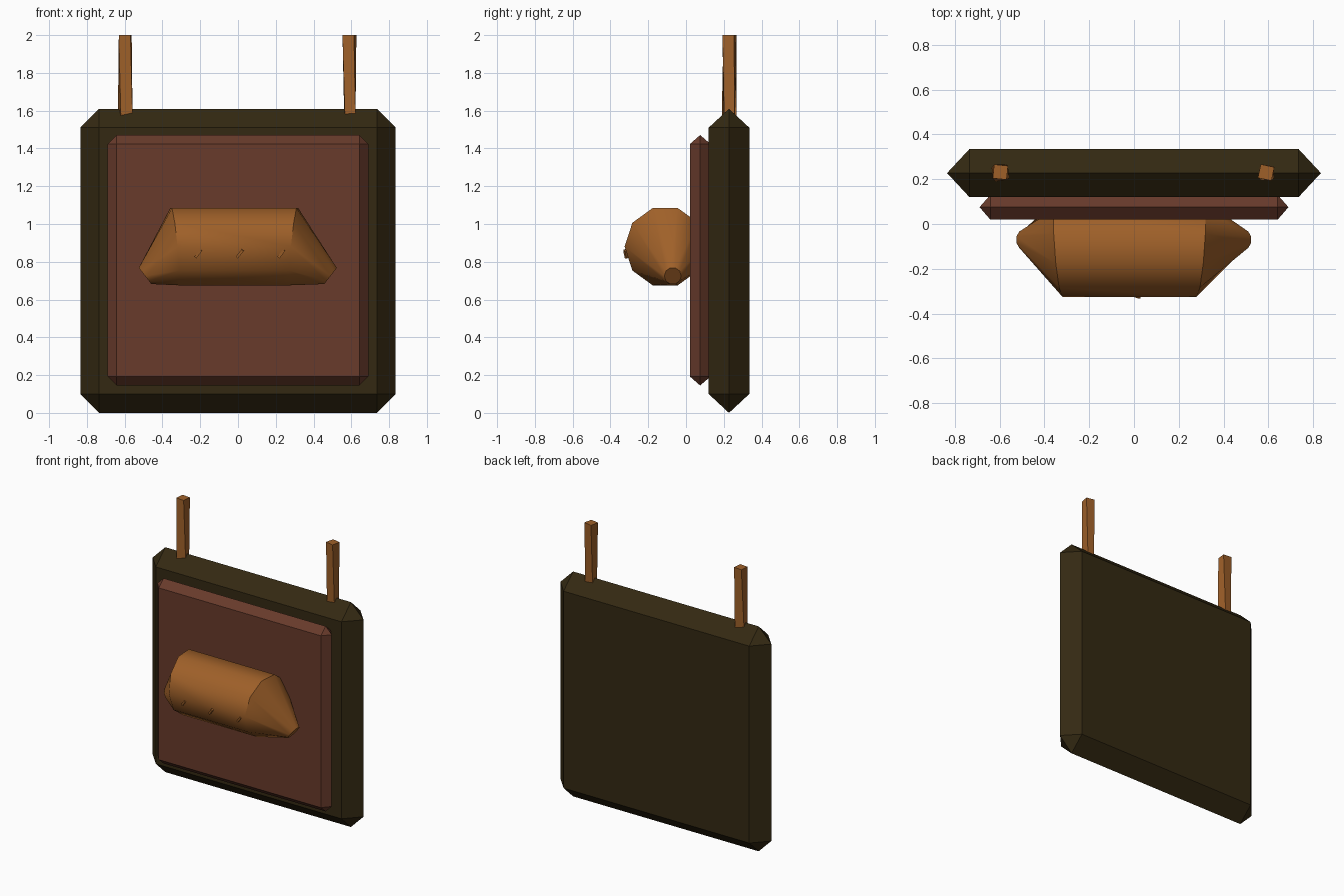
import bpy, bmesh, math
from mathutils import Matrix, Vector

if "Cube" in bpy.data.objects:
    bpy.data.objects.remove(bpy.data.objects["Cube"])


def material(name, rgb):
    m = bpy.data.materials.new(name)
    m.diffuse_color = (*rgb, 1)
    m.use_nodes = True
    m.node_tree.nodes["Principled BSDF"].inputs["Base Color"].default_value = m.diffuse_color
    return m


DARK = material("dark_wood", (0.034, 0.022, 0.006))
RED = material("red_brown_wood", (0.138, 0.043, 0.024))
CRUST = material("golden_crust", (0.345, 0.117, 0.022))


def finish(name, bm, mat, smooth=None):
    bmesh.ops.recalc_face_normals(bm, faces=bm.faces)
    mesh = bpy.data.meshes.new(name)
    bm.to_mesh(mesh)
    bm.free()
    mesh.materials.append(mat)
    ob = bpy.data.objects.new(name, mesh)
    bpy.context.collection.objects.link(ob)
    if smooth:
        bpy.ops.object.select_all(action='DESELECT')
        ob.select_set(True)
        bpy.context.view_layer.objects.active = ob
        bpy.ops.object.shade_smooth_by_angle(angle=math.radians(smooth))
    return ob


def plaque(name, hx, hz, cz, y0, y1, edge, mat):
    """Slab with fully bevelled rim and clipped corners."""
    bm = bmesh.new()
    ix, iz, ym = hx - edge, hz - edge, (y0 + y1) / 2
    for sx in (-1, 1):
        for sz in (-1, 1):
            for x, y, z in ((ix, y0, iz), (ix, y1, iz), (hx, ym, iz), (ix, ym, hz)):
                bm.verts.new((sx * x, y, cz + sz * z))
    bmesh.ops.convex_hull(bm, input=bm.verts)
    bmesh.ops.dissolve_limit(bm, angle_limit=0.01, verts=bm.verts, edges=bm.edges)
    finish(name, bm, mat)


def loft(name, rings, mat, smooth=None):
    """Skin closed rings of equal length and cap both ends."""
    bm = bmesh.new()
    loops = [[bm.verts.new(p) for p in r] for r in rings]
    n = len(loops[0])
    for a, b in zip(loops, loops[1:]):
        for i in range(n):
            j = (i + 1) % n
            bm.faces.new((a[i], a[j], b[j], b[i]))
    bm.faces.new(loops[0])
    bm.faces.new(loops[-1])
    return finish(name, bm, mat, smooth)


# Sign board and raised panel
plaque("sign_board", 0.835, 0.805, 0.805, 0.12, 0.335, 0.1, DARK)
plaque("raised_panel", 0.69, 0.663, 0.808, 0.02, 0.13, 0.048, RED)


# Slightly twisted hanging posts
def square(cx, cy, z, width, turn):
    r = width / math.sqrt(2)
    return [(cx + r * math.cos(math.radians(45 + turn + 90 * i)),
             cy + r * math.sin(math.radians(45 + turn + 90 * i)), z) for i in range(4)]


loft("left_post", [square(-0.597, 0.228, 1.57, 0.064, 14),
                   square(-0.597, 0.232, 2.0, 0.062, -6)], CRUST)
loft("right_post", [square(0.592, 0.228, 1.57, 0.056, 4),
                    square(0.59, 0.23, 2.0, 0.062, -12)], CRUST)


# Bread loaf: ten-sided body with tips that droop toward the lower back
def body_ring(side, x):
    out = []
    for i in range(10):
        a = i * math.tau / 10
        c, s = math.cos(a), math.sin(a)
        out.append((side * (x + 0.015 * c + 0.02 * s),
                    -0.11 + 0.215 * c, 0.88 + 0.215 * s))
    return out


def tip_ring(side, x):
    out = []
    for i in range(10):
        a = i * math.tau / 10
        c, s = math.cos(a), math.sin(a)
        out.append((side * (x + 0.035 * s), -0.07 + 0.045 * c, 0.725 + 0.045 * s))
    return out


loft("loaf", [tip_ring(-1, 0.492), body_ring(-1, 0.335),
              body_ring(1, 0.295), tip_ring(1, 0.49)], CRUST, 42)

# Small slanted scores on the crust
for k, (x, y) in enumerate(((-0.21, -0.310), (0.01, -0.317), (0.23, -0.310))):
    bm = bmesh.new()
    bmesh.ops.create_cube(bm, size=1, matrix=Matrix.Translation((x, y, 0.843))
                          @ Matrix.Rotation(math.radians(38), 4, 'Y')
                          @ Matrix.Rotation(math.radians(10), 4, 'X')
                          @ Matrix.Diagonal(Vector((0.014, 0.022, 0.05, 1))))
    finish("crust_score_%d" % (k + 1), bm, CRUST)
